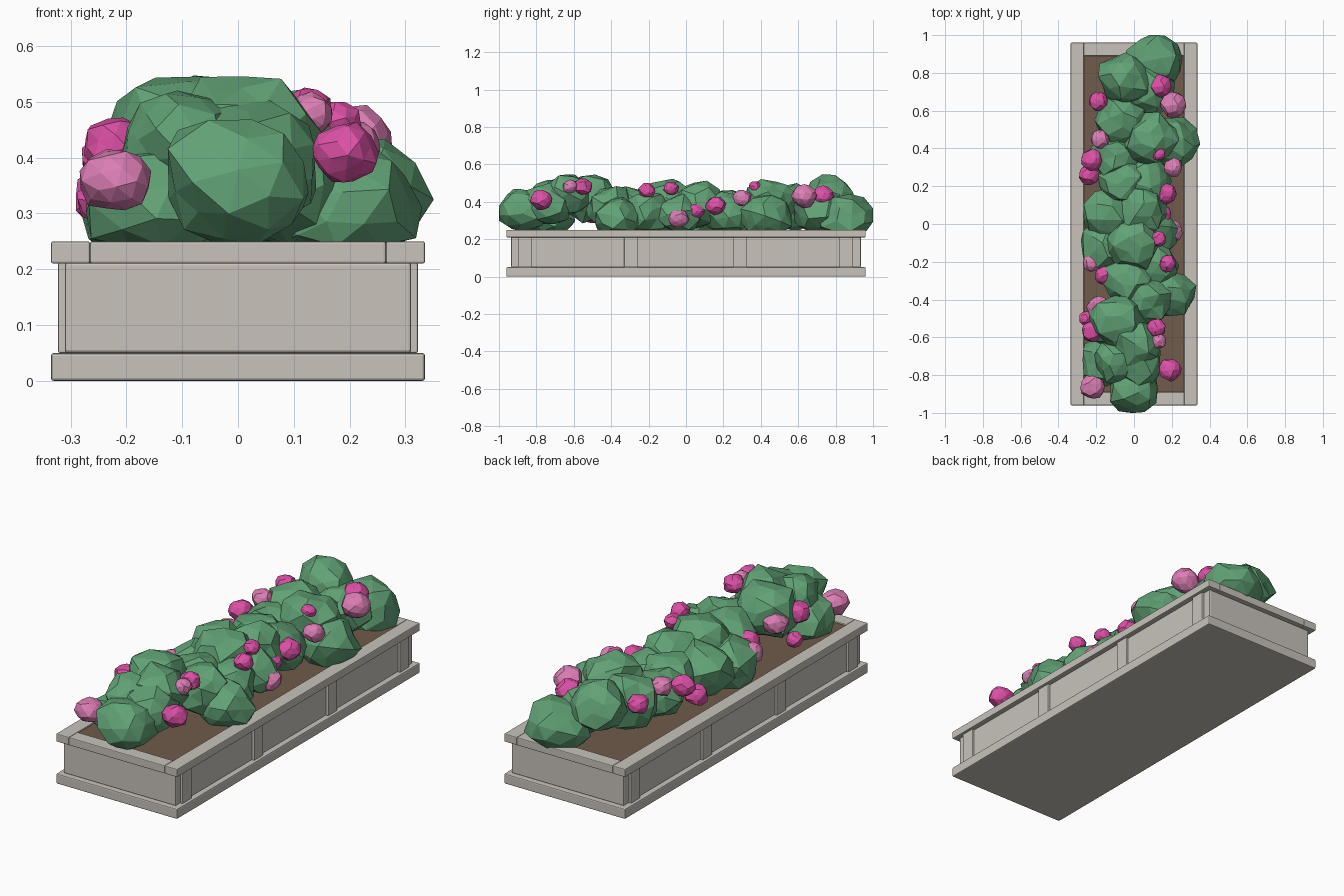
import bpy
import bmesh
import random
from mathutils import Vector

default_cube = bpy.data.objects.get("Cube")
if default_cube:
    bpy.data.objects.remove(default_cube, do_unlink=True)


def make_material(name, colour):
    material = bpy.data.materials.new(name)
    material.use_nodes = True
    rgba = (*colour, 1)
    material.diffuse_color = rgba
    material.node_tree.nodes["Principled BSDF"].inputs["Base Color"].default_value = rgba
    return material


stone = make_material("pale stone", (.58, .55, .5))
soil = make_material("brown soil", (.16, .105, .07))
leaf = make_material("leaf green", (.12, .36, .18))
magenta = make_material("magenta petal", (.72, .08, .38))
pink = make_material("light pink petal", (.72, .21, .46))


def add_object(name, mesh_builder, material):
    mesh = bpy.data.meshes.new(name)
    mesh_builder.to_mesh(mesh)
    mesh_builder.free()
    mesh.materials.append(material)
    obj = bpy.data.objects.new(name, mesh)
    bpy.context.scene.collection.objects.link(obj)
    return obj


def add_box(name, low, high, material, bevel=0):
    builder = bmesh.new()
    bmesh.ops.create_cube(builder, size=1)
    low, high = Vector(low), Vector(high)
    for vert in builder.verts:
        vert.co = (low + high) / 2 + vert.co * (high - low)
    obj = add_object(name, builder, material)
    if bevel:
        modifier = obj.modifiers.new("soft edges", "BEVEL")
        modifier.width = bevel
        modifier.segments = 2
    return obj


def add_clump(name, centre, radius, squash, roughness, material, floor, seed):
    """Faceted, irregular ball resting on a floor height."""
    rng = random.Random(seed)
    builder = bmesh.new()
    bmesh.ops.create_icosphere(builder, subdivisions=2, radius=radius)
    turn = Vector([rng.uniform(-1, 1) for _ in range(3)]).normalized()
    rotation = turn.to_track_quat("Z", "Y")
    for vert in builder.verts:
        point = rotation @ vert.co * rng.uniform(1 - roughness, 1 + roughness)
        point.z *= squash
        vert.co = Vector(centre) + point
        vert.co.z = max(vert.co.z, floor)
        vert.co.y = max(-1, min(1, vert.co.y))
    return add_object(name, builder, material)


# Stone trough: plinth, walls and soil bed
add_box("plinth", (-.335, -.96, 0), (.335, .96, .05), stone, .005)
add_box("trough_body", (-.31, -.935, .05), (.31, .935, .212), stone, .005)
add_box("soil_bed", (-.27, -.895, .2), (.27, .895, .243), soil)

# Rim rails and side pilasters, mirrored
for side, label in ((-1, "right"), (1, "left")):
    inner, outer = sorted((side * .265, side * .335))
    add_box("rim_" + label, (inner, -.96, .21), (outer, .96, .25), stone, .004)
    inner, outer = sorted((side * .3, side * .322))
    for y in (-.862, -.295, .29, .857):
        add_box("pilaster_" + label, (inner, y - .036, .05), (outer, y + .036, .212), stone, .003)
for side, label in ((-1, "front"), (1, "back")):
    inner, outer = sorted((side * .89, side * .96))
    add_box("rim_" + label, (-.265, inner, .21), (.265, outer, .25), stone, .004)

# Foliage clumps: x, y, z, radius
bushes = (
    (.11, .86, .31, .15), (-.05, .76, .42, .14), (.07, .7, .35, .14),
    (-.07, .55, .37, .14), (.2, .43, .31, .14), (.09, .45, .4, .14),
    (-.1, .36, .34, .13), (.06, .22, .34, .14), (-.06, .22, .37, .12),
    (-.13, .04, .34, .15), (.04, .06, .38, .14), (-.15, -.12, .32, .14),
    (0, -.1, .4, .15), (.11, -.04, .33, .12), (-.03, -.3, .36, .14),
    (.1, -.22, .34, .13), (.19, -.37, .31, .13), (.07, -.4, .37, .13),
    (-.09, -.52, .42, .15), (.01, -.63, .44, .13), (-.15, -.72, .32, .13),
    (-.1, -.73, .42, .11), (.02, -.74, .38, .13), (0, -.87, .36, .14),
)
for index, (x, y, z, radius) in enumerate(bushes):
    add_clump("foliage_clump", (x, y, z), radius, .88, .14, leaf, .242, index)

# Blossoms along both edges of the foliage: x, y, z, radius
magenta_spots = (
    (.14, .73, .43, .06), (-.19, .65, .42, .05), (-.22, .34, .4, .058),
    (-.24, .26, .33, .055), (.13, .37, .48, .035), (.17, .16, .38, .055),
    (.15, .05, .35, .05), (.13, -.08, .47, .04), (-.16, -.27, .38, .05),
    (.18, -.21, .46, .045), (-.22, -.57, .42, .058), (.12, -.55, .48, .05),
    (.19, -.77, .41, .06), (-.25, -.5, .32, .04),
)
pink_spots = (
    (.21, .63, .43, .068), (-.18, .45, .43, .05), (.21, .3, .42, .05),
    (.2, -.04, .31, .058), (-.22, -.2, .36, .055), (-.19, -.44, .41, .06),
    (.13, -.62, .48, .042), (-.22, -.86, .36, .065),
)
for label, spots, material in (("magenta", magenta_spots, magenta), ("pink", pink_spots, pink)):
    for index, (x, y, z, radius) in enumerate(spots):
        add_clump(label + "_blossom", (x, y, z), radius, .9, .1, material, .242, index + 50)
